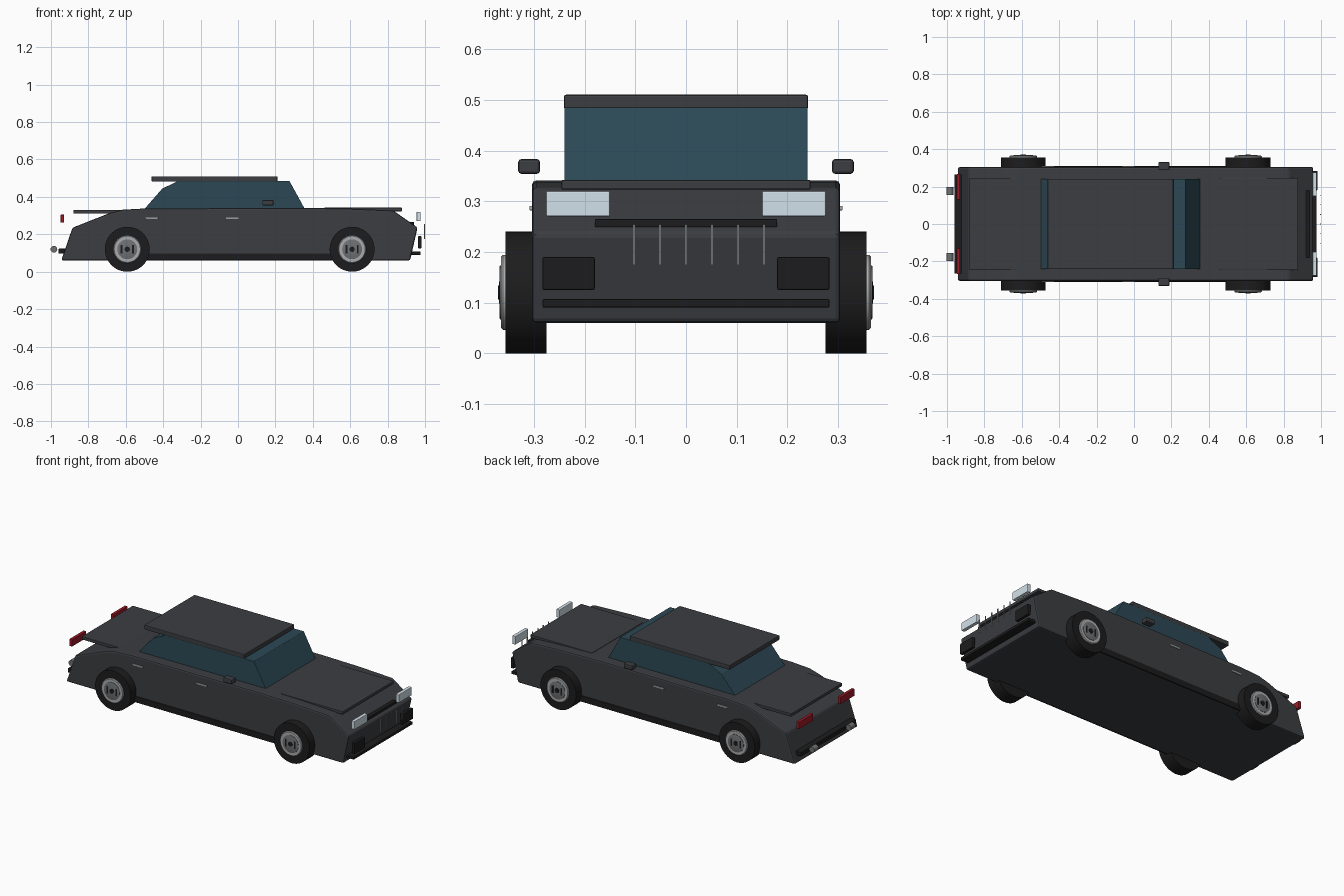
import bpy, bmesh, math

if "Cube" in bpy.data.objects:
    bpy.data.objects.remove(bpy.data.objects["Cube"])


def mat(name, r, g, b):
    m = bpy.data.materials.new(name)
    m.diffuse_color = (r, g, b, 1)
    m.use_nodes = True
    m.node_tree.nodes["Principled BSDF"].inputs["Base Color"].default_value = m.diffuse_color
    return m


PAINT = mat("paint", 0.045, 0.047, 0.053)
GLASS = mat("glass", 0.025, 0.065, 0.09)
BLACK = mat("black", 0.012, 0.012, 0.013)
LAMP = mat("lamp", 0.65, 0.75, 0.82)
RED = mat("red", 0.35, 0.01, 0.02)
ALLOY = mat("alloy", 0.4, 0.41, 0.42)
STEEL = mat("steel", 0.16, 0.165, 0.17)


def finish(name, bm, material, bevel=0, smooth=False):
    bmesh.ops.recalc_face_normals(bm, faces=bm.faces)
    me = bpy.data.meshes.new(name)
    bm.to_mesh(me)
    bm.free()
    me.materials.append(material)
    ob = bpy.data.objects.new(name, me)
    bpy.context.collection.objects.link(ob)
    if bevel:
        mod = ob.modifiers.new("bevel", 'BEVEL')
        mod.width, mod.segments, mod.limit_method = bevel, 2, 'ANGLE'
    if smooth:
        bpy.ops.object.select_all(action='DESELECT')
        ob.select_set(True)
        bpy.context.view_layer.objects.active = ob
        bpy.ops.object.shade_smooth_by_angle(angle=math.radians(35))
    return ob


def box(name, xs, ys, zs, material, bevel=0.003):
    bm = bmesh.new()
    bmesh.ops.create_cube(bm, size=1)
    for v in bm.verts:
        for i, (lo, hi) in enumerate((xs, ys, zs)):
            v.co[i] = (lo + hi) / 2 + v.co[i] * (hi - lo)
    return finish(name, bm, material, bevel)


def pair(name, xs, ys, zs, material, bevel=0.003):
    box(name + "_left", xs, ys, zs, material, bevel)
    box(name + "_right", xs, (-ys[1], -ys[0]), zs, material, bevel)


def slab(name, profile, half, material, bevel):
    # side profile in x,z extruded across the car
    bm = bmesh.new()
    face = bm.faces.new([bm.verts.new((x, -half, z)) for x, z in profile])
    ext = bmesh.ops.extrude_face_region(bm, geom=[face])
    for v in ext["geom"]:
        if isinstance(v, bmesh.types.BMVert):
            v.co.y = half
    return finish(name, bm, material, bevel)


def lathe(name, x, z, side, profile, material, n=40):
    # (radius, y) profile spun about a wheel axle
    bm = bmesh.new()
    rings = []
    for r, y in profile:
        rings.append([bm.verts.new((x + r * math.cos(2 * math.pi * i / n), side * y,
                                    z + r * math.sin(2 * math.pi * i / n))) for i in range(n)])
    for a, b in zip(rings, rings[1:]):
        for i in range(n):
            j = (i + 1) % n
            bm.faces.new((a[i], a[j], b[j], b[i]))
    bm.faces.new(rings[0])
    bm.faces.new(rings[-1])
    return finish(name, bm, material, smooth=True)


# Main body, cabin glass and panels
slab("body", [(-0.945, 0.06), (-0.885, 0.235), (-0.69, 0.312), (-0.62, 0.331), (-0.5, 0.338),
              (0.36, 0.341), (0.60, 0.337), (0.83, 0.327), (0.96, 0.236), (0.92, 0.06)],
     0.304, PAINT, 0.009)
slab("cabin_glass", [(-0.505, 0.33), (-0.405, 0.444), (-0.32, 0.485), (0.275, 0.485), (0.36, 0.33)],
     0.24, GLASS, 0.002)
box("roof", (-0.462, 0.211), (-0.241, 0.241), (0.482, 0.51), PAINT, 0.004)
box("hood", (0.46, 0.877), (-0.246, 0.246), (0.323, 0.342), PAINT)
box("trunk_lid", (-0.88, -0.55), (-0.246, 0.246), (0.311, 0.33), PAINT)
pair("sill", (-0.55, 0.55), (0.28, 0.309), (0.061, 0.098), BLACK)

# Mirrors and door handles
pair("mirror", (0.13, 0.19), (0.288, 0.331), (0.354, 0.383), PAINT, 0.006)
for x in (-0.46, -0.03):
    pair("door_handle", (x - 0.034, x + 0.034), (0.298, 0.309), (0.282, 0.291), ALLOY, 0.002)

# Nose
pair("headlight", (0.955, 0.977), (0.15, 0.276), (0.27, 0.32), LAMP)
pair("fog_lamp", (0.962, 0.981), (0.18, 0.283), (0.125, 0.19), BLACK)
box("grille_bar", (0.912, 0.942), (-0.18, 0.18), (0.248, 0.265), BLACK)
for i in range(6):
    y = -0.103 + i * 0.0514
    box("grille_slat", (0.994, 0.999), (y - 0.002, y + 0.002), (0.174, 0.254), ALLOY, 0)
box("front_bumper", (0.92, 0.977), (-0.283, 0.283), (0.09, 0.107), BLACK)

# Tail
pair("tail_light", (-0.948, -0.929), (0.13, 0.267), (0.262, 0.305), RED)
box("rear_bumper", (-0.96, -0.91), (-0.265, 0.265), (0.097, 0.123), BLACK)
for s in (-1, 1):
    lathe("exhaust", -0.984, 0.12, s, [(0.018, 0.155), (0.018, 0.197)], STEEL, 20)

# Wheels
for x in (-0.592, 0.61):
    for s in (-1, 1):
        lathe("tyre", x, 0.12, s, [(0.12, 0.275), (0.12, 0.356)], BLACK, 48)
        lathe("rim", x, 0.12, s, [(0.074, 0.35), (0.074, 0.361), (0.07, 0.365), (0.058, 0.365)], ALLOY)
        lathe("wheel_disc", x, 0.12, s, [(0.053, 0.36), (0.053, 0.367), (0.05, 0.368)], STEEL)
        lathe("hub_cap", x, 0.12, s, [(0.014, 0.36), (0.014, 0.371)], BLACK, 20)
        for d in (-0.03, 0.03):
            ys = sorted((s * 0.36, s * 0.369))
            box("wheel_slot", (x + d - 0.005, x + d + 0.005), ys, (0.098, 0.142), BLACK, 0)
